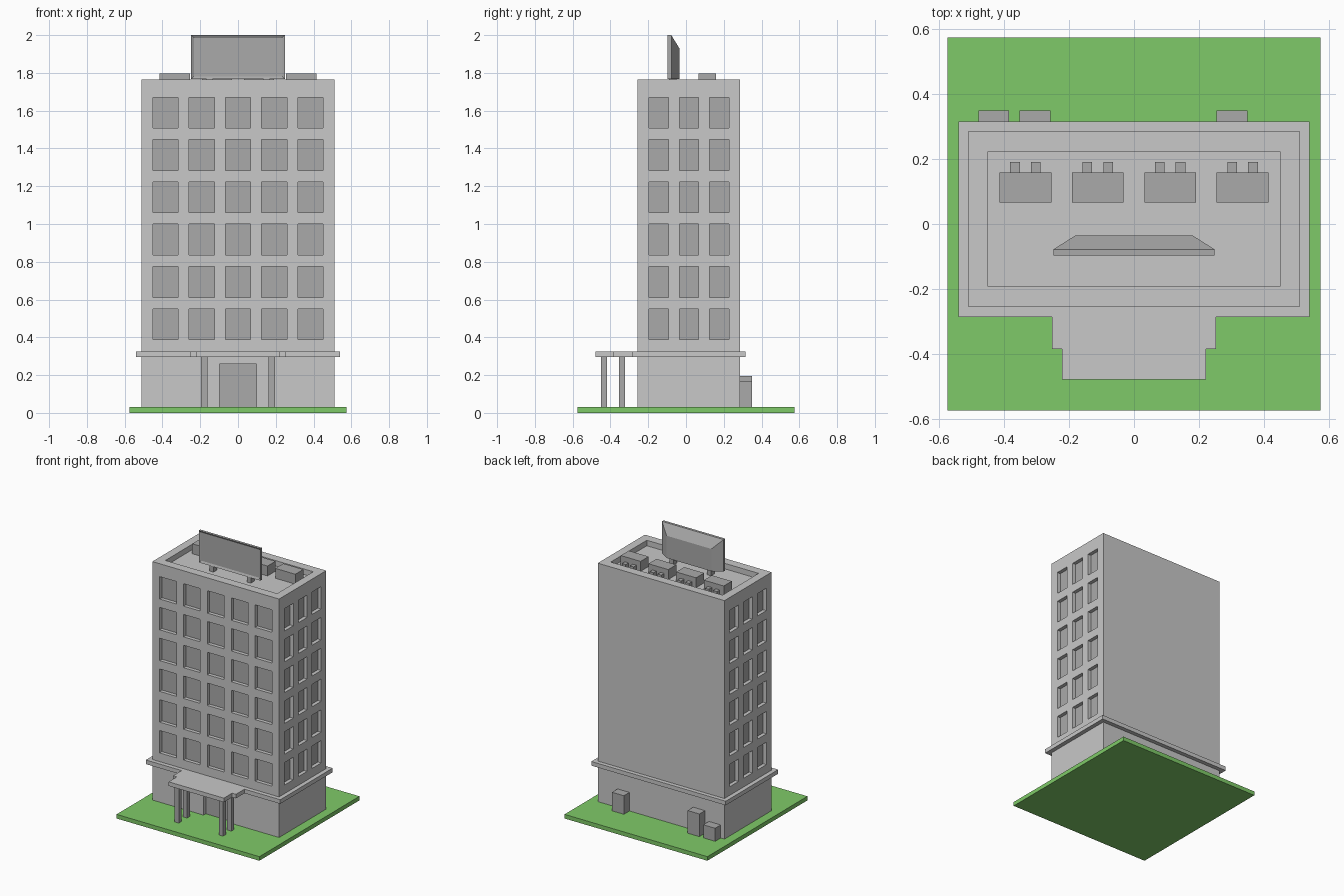
import bpy, bmesh

if "Cube" in bpy.data.objects:
    bpy.data.objects.remove(bpy.data.objects["Cube"])

def material(name, rgb):
    m = bpy.data.materials.new(name)
    m.diffuse_color = (*rgb, 1)
    m.use_nodes = True
    m.node_tree.nodes["Principled BSDF"].inputs["Base Color"].default_value = m.diffuse_color
    return m

LIGHT = material("light_grey", (0.578, 0.578, 0.578))
DARK = material("mid_grey", (0.402, 0.402, 0.402))
GREEN = material("grass_green", (0.212, 0.591, 0.138))

def finish(name, bm, mat):
    bmesh.ops.recalc_face_normals(bm, faces=bm.faces)
    me = bpy.data.meshes.new(name)
    bm.to_mesh(me)
    bm.free()
    me.materials.append(mat)
    ob = bpy.data.objects.new(name, me)
    bpy.context.collection.objects.link(ob)
    return ob

def add_box(bm, x0, x1, y0, y1, z0, z1):
    vs = bmesh.ops.create_cube(bm, size=1)["verts"]
    for v in vs:
        v.co = (x1 if v.co.x > 0 else x0, y1 if v.co.y > 0 else y0, z1 if v.co.z > 0 else z0)

def boxes(name, mat, items):
    bm = bmesh.new()
    for b in items:
        add_box(bm, *b)
    return finish(name, bm, mat)

def prism(name, mat, outline, z0, z1):
    bm = bmesh.new()
    f = bm.faces.new([bm.verts.new((x, y, z0)) for x, y in outline])
    r = bmesh.ops.extrude_face_region(bm, geom=[f])
    for v in r["geom"]:
        if isinstance(v, bmesh.types.BMVert):
            v.co.z = z1
    return finish(name, bm, mat)

# Main dimensions
BX, BY0, BY1, TOP = 0.51, -0.256, 0.286, 1.765
FLOOR, DEPTH, PANE = 1.725, 0.03, 0.004
G = 0.03

# Lawn
boxes("lawn", GREEN, [(-0.575, 0.575, -0.575, 0.575, 0, G)])

# Window, door and roof openings, with panes at the back of each opening
cuts, panes = [(-0.45, 0.45, -0.192, 0.223, FLOOR, 1.9)], []
def front_opening(x0, x1, z0, z1):
    y = BY0 + DEPTH
    cuts.append((x0, x1, BY0 - 0.05, y, z0, z1))
    panes.append((x0, x1, y - PANE, y + PANE, z0, z1))

for row in range(6):
    z0 = 0.388 + 0.224 * row
    z1 = z0 + 0.163
    for i in range(-2, 3):
        front_opening(i * 0.192 - 0.067, i * 0.192 + 0.067, z0, z1)
    for i in range(-1, 2):
        y0, y1 = 0.016 + 0.16 * i - 0.051, 0.016 + 0.16 * i + 0.051
        for s in (-1, 1):
            xi = BX - DEPTH
            cuts.append((*sorted((s * xi, s * (BX + 0.05))), y0, y1, z0, z1))
            panes.append((*sorted((s * (xi - PANE), s * (xi + PANE))), y0, y1, z0, z1))

tower = boxes("tower", LIGHT, [(-BX, BX, BY0, BY1, G - 0.005, TOP)])
front_opening(-0.098, 0.098, G, 0.26)
boxes("door", DARK, [panes.pop()])
boxes("window_panes", DARK, panes)
cutter = boxes("opening_cutter", LIGHT, cuts)
cutter.hide_render = True
cutter.hide_viewport = True
cutter.display_type = 'WIRE'
mod = tower.modifiers.new("openings", 'BOOLEAN')
mod.object, mod.operation, mod.solver = cutter, 'DIFFERENCE', 'EXACT'

# Ledge around the building, with the stepped entrance canopy (hollow keeps door recess clear)
half = [(0.222, -0.48), (0.222, -0.385), (0.253, -0.385), (0.253, -0.287), (0.541, -0.287), (0.541, 0.316)]
prism("ledge_and_canopy", LIGHT, half + [(-x, y) for x, y in reversed(half)], 0.295, 0.325)

# Entrance columns
boxes("entrance_columns", DARK, [(x - 0.017, x + 0.017, y - 0.016, y + 0.016, G, 0.296)
                                 for x in (-0.178, 0.178) for y in (-0.435, -0.339)])

# Utility boxes along the back wall
boxes("utility_boxes", DARK, [(x, x + 0.095, BY1 - 0.005, 0.35, G, z)
                              for x, z in ((-0.48, 0.125), (-0.353, 0.195), (0.255, 0.165))])

# Roof air units, each with two outlets at the back
units, outlets = [], []
for i in range(4):
    x = -0.335 + 0.2233 * i
    units.append((x - 0.08, x + 0.08, 0.066, 0.158, FLOOR, 1.797))
    for d in (-0.032, 0.032):
        outlets.append((x + d - 0.015, x + d + 0.015, 0.155, 0.191, FLOOR, 1.76))
boxes("air_units", DARK, units)
boxes("air_unit_outlets", DARK, outlets)

# Billboard: a box with an inset front panel and a tapered back
bm = bmesh.new()
add_box(bm, -0.248, 0.248, -0.097, -0.078, 1.768, 2.0)
bm.faces.ensure_lookup_table()
bm.normal_update()
front = min(bm.faces, key=lambda f: f.calc_center_median().y)
back = max(bm.faces, key=lambda f: f.calc_center_median().y)
bmesh.ops.inset_region(bm, faces=[front], thickness=0.02, depth=-0.008)
r = bmesh.ops.extrude_face_region(bm, geom=[back])
bmesh.ops.delete(bm, geom=[back], context='FACES_ONLY')
for v in r["geom"]:
    if isinstance(v, bmesh.types.BMVert):
        v.co = (0.18 if v.co.x > 0 else -0.18, -0.035, 1.93 if v.co.z > 1.9 else 1.768)
finish("billboard", bm, DARK)
boxes("billboard_posts", DARK, [(x - 0.016, x + 0.016, -0.09, -0.05, FLOOR, 1.775) for x in (-0.15, 0.15)])
